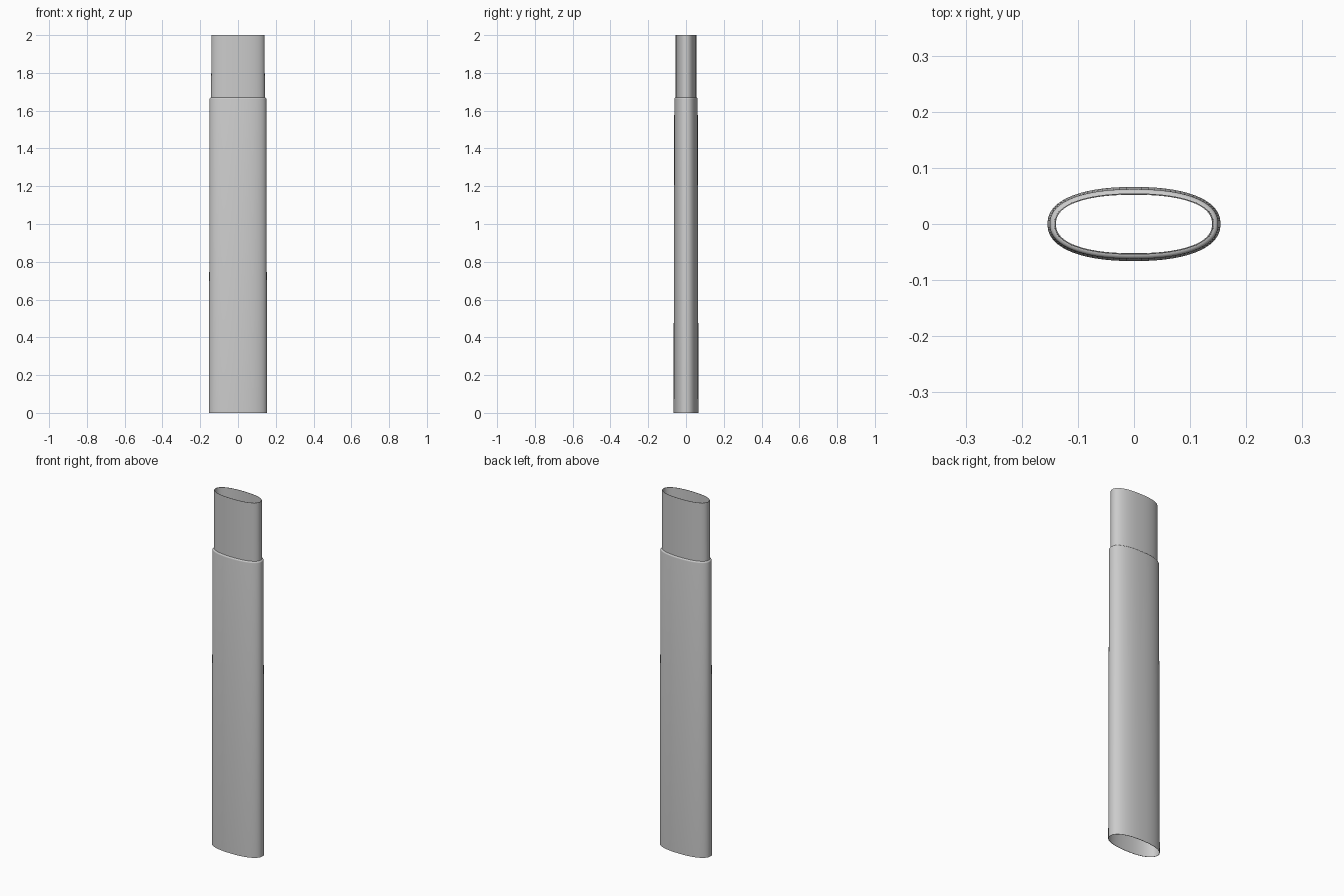
import bpy, bmesh, math

cube = bpy.data.objects.get("Cube")
if cube:
    bpy.data.objects.remove(cube, do_unlink=True)

grey = bpy.data.materials.new("light_grey")
grey.use_nodes = True
colour = (0.6, 0.6, 0.6, 1)
grey.diffuse_color = colour
grey.node_tree.nodes["Principled BSDF"].inputs["Base Color"].default_value = colour

SIDES = 96
WALL = 0.002


def oval(a, b, z, power=2.3):
    """Flattened oval section with full, rounded ends."""
    points = []
    for i in range(SIDES):
        t = 2 * math.pi * i / SIDES
        c, s = math.cos(t), math.sin(t)
        points.append((a * math.copysign(abs(c) ** (2 / power), c),
                       b * math.copysign(abs(s) ** (2 / power), s), z))
    return points


def loft(name, sections):
    """Skin a closed loop of sections into a thin-walled open tube."""
    bm = bmesh.new()
    rings = [[bm.verts.new(p) for p in oval(*s)] for s in sections]
    for low, high in zip(rings, rings[1:] + rings[:1]):
        for i in range(SIDES):
            j = (i + 1) % SIDES
            bm.faces.new((low[i], low[j], high[j], high[i]))
    bmesh.ops.recalc_face_normals(bm, faces=bm.faces)
    mesh = bpy.data.meshes.new(name)
    bm.to_mesh(mesh)
    bm.free()
    mesh.materials.append(grey)
    obj = bpy.data.objects.new(name, mesh)
    bpy.context.collection.objects.link(obj)
    bpy.ops.object.select_all(action='DESELECT')
    obj.select_set(True)
    bpy.context.view_layer.objects.active = obj
    bpy.ops.object.shade_smooth_by_angle(angle=math.radians(35))


# Tapered body, rounded shoulder and narrower neck
outer = [(0.154, 0.066, 0), (0.150, 0.062, 1.662)]
for k in range(1, 5):
    t = math.pi / 2 * k / 4
    drop = 0.008 * (1 - math.cos(t))
    outer.append((0.150 - drop, 0.062 - drop, 1.662 + 0.008 * math.sin(t)))
outer += [(0.142, 0.0545, 1.67), (0.141, 0.0545, 2.0)]

# Inner wall follows the outside, open at both ends
inner = [(a - WALL, b - WALL, z if z in (0, 2.0) else z - WALL)
         for a, b, z in reversed(outer)]
loft("oval_sleeve", outer + inner)
